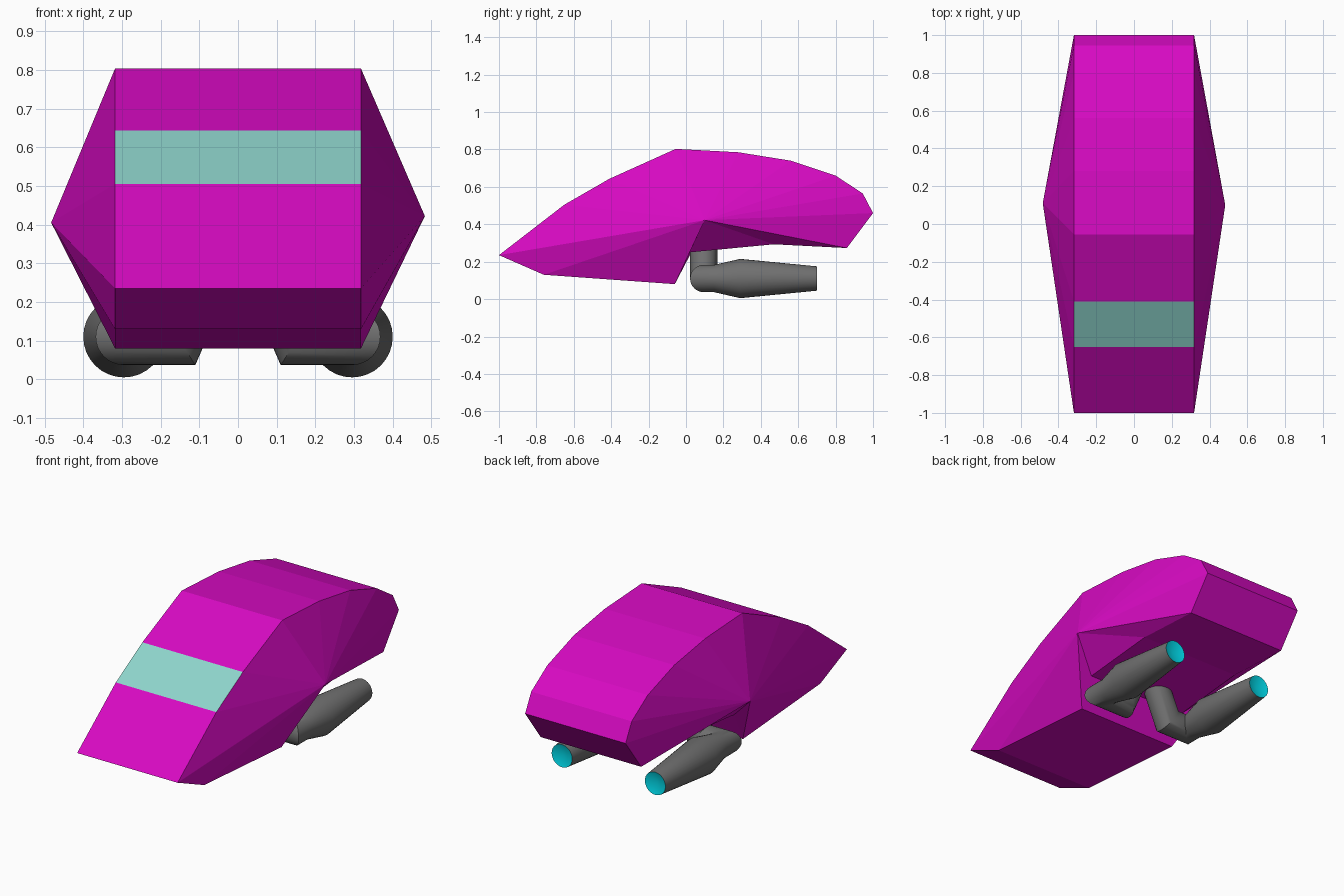
import bpy, bmesh, math
from mathutils import Vector

if "Cube" in bpy.data.objects:
    bpy.data.objects.remove(bpy.data.objects["Cube"])


def material(name, rgb):
    m = bpy.data.materials.new(name)
    m.diffuse_color = (*rgb, 1)
    m.use_nodes = True
    m.node_tree.nodes["Principled BSDF"].inputs["Base Color"].default_value = m.diffuse_color
    return m


magenta = material("hull_magenta", (0.68, 0.003, 0.54))
teal = material("window_teal", (0.27, 0.66, 0.60))
grey = material("engine_grey", (0.16, 0.16, 0.16))
cyan = material("exhaust_cyan", (0.0, 0.68, 0.80))


def finish(bm, name, mats):
    bmesh.ops.recalc_face_normals(bm, faces=bm.faces[:])
    me = bpy.data.meshes.new(name)
    bm.to_mesh(me)
    bm.free()
    for m in mats:
        me.materials.append(m)
    ob = bpy.data.objects.new(name, me)
    bpy.context.collection.objects.link(ob)
    return ob


# Hull: side profile (y, z) spanned across x, each flank fanned to a point
profile = [(-1, .235), (-.65, .505), (-.41, .643), (-.055, .803), (.28, .785),
           (.56, .74), (.80, .66), (.945, .565), (1, .46), (.86, .273),
           (.47, .293), (.02, .25), (-.06, .08), (-.76, .13)]
bm = bmesh.new()
left = [bm.verts.new((-.318, y, z)) for y, z in profile]
right = [bm.verts.new((.318, y, z)) for y, z in profile]
tips = [bm.verts.new((-.483, .11, .405)), bm.verts.new((.483, .10, .422))]
n = len(profile)
for i in range(n):
    j = (i + 1) % n
    band = bm.faces.new((left[i], left[j], right[j], right[i]))
    band.material_index = 1 if i == 1 else 0   # windscreen strip
    for side, tip in zip((left, right), tips):
        bm.faces.new((side[i], side[j], tip))
finish(bm, "hull", [magenta, teal])


# Engine: mitred pipe swept down, outward, then back into a flared nozzle
def engine(name, s, sides=32):
    path = [(.075, .095, .30), (.158, .095, .110), (.295, .095, .110),
            (.295, .15, .110), (.295, .29, .110), (.295, .70, .110)]
    radii = [.073, .073, .073, .073, .105, .065]
    pts = [Vector((s * x, y, z)) for x, y, z in path]
    bm = bmesh.new()
    d = (pts[1] - pts[0]).normalized()
    u = Vector((0, 1, 0))
    v = d.cross(u)
    angles = [2 * math.pi * k / sides for k in range(sides)]
    offs = [(u * math.cos(a) + v * math.sin(a)) * radii[0] for a in angles]
    rings = []
    for i, p in enumerate(pts):
        if i:
            d = (p - pts[i - 1]).normalized()
            nxt = (pts[i + 1] - p).normalized() if i < len(pts) - 1 else d
            plane = (d + nxt).normalized()
            offs = [o - d * (o.dot(plane) / d.dot(plane)) for o in offs]
            offs = [o * (radii[i] / radii[i - 1]) for o in offs]
        rings.append([bm.verts.new(p + o) for o in offs])
    for a, b in zip(rings, rings[1:]):
        for k in range(sides):
            m = (k + 1) % sides
            bm.faces.new((a[k], a[m], b[m], b[k]))
    bm.faces.new(rings[0])
    # Glowing shallow exhaust dish
    centre = bm.verts.new(pts[-1] - Vector((0, .02, 0)))
    for k in range(sides):
        f = bm.faces.new((rings[-1][k], rings[-1][(k + 1) % sides], centre))
        f.material_index = 1
    ob = finish(bm, name, [grey, cyan])
    bpy.ops.object.select_all(action='DESELECT')
    ob.select_set(True)
    bpy.context.view_layer.objects.active = ob
    bpy.ops.object.shade_smooth_by_angle(angle=math.radians(35))


for s, name in ((1, "right_engine"), (-1, "left_engine")):
    engine(name, s)
